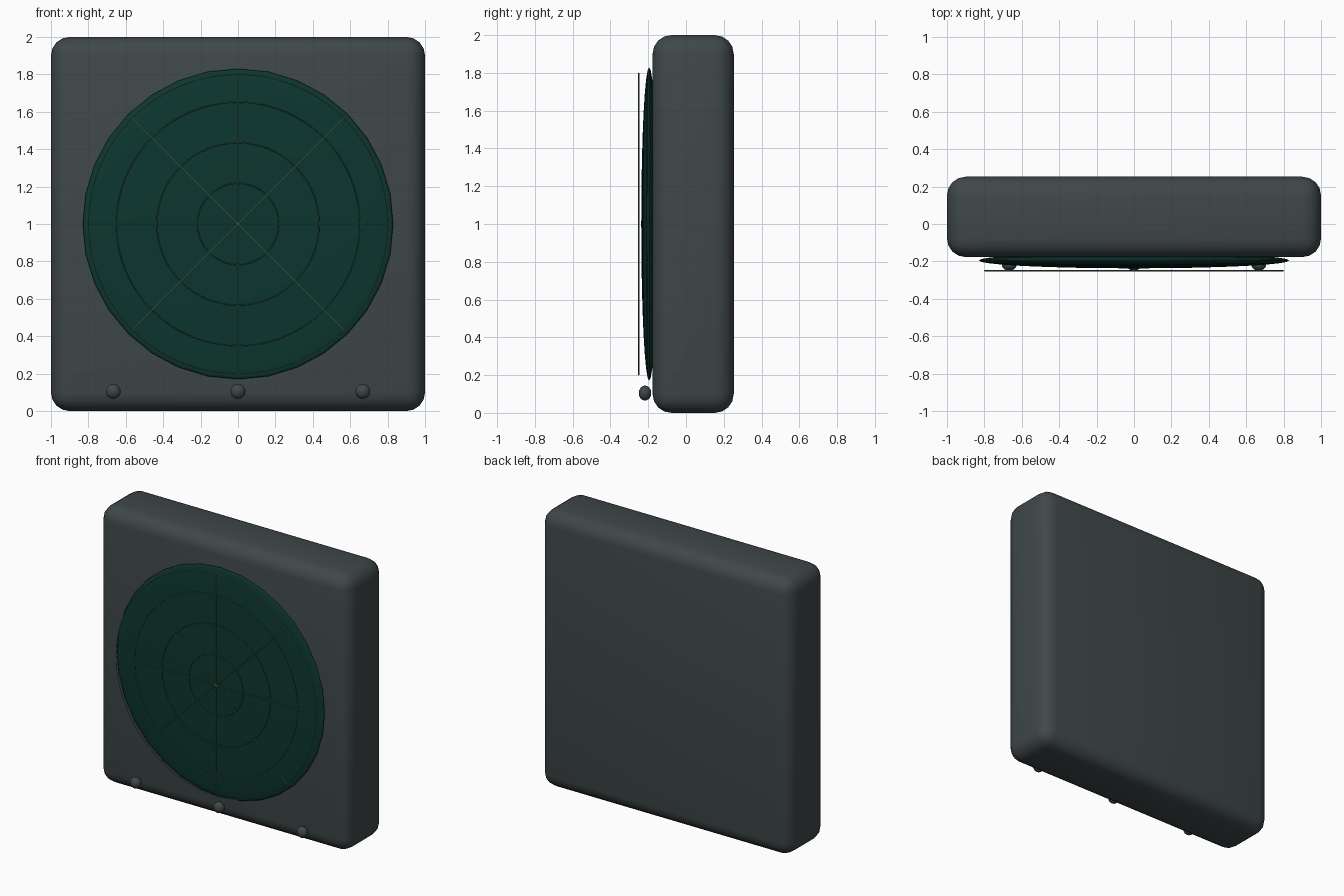
import bpy
import math

cube = bpy.data.objects.get("Cube")
if cube:
    bpy.data.objects.remove(cube, do_unlink=True)


def material(name, rgb):
    m = bpy.data.materials.new(name)
    m.use_nodes = True
    m.diffuse_color = (*rgb, 1)
    m.node_tree.nodes["Principled BSDF"].inputs["Base Color"].default_value = (*rgb, 1)
    return m


casing_grey = material("casing grey", (0.05, 0.064, 0.066))
screen_green = material("dark screen green", (0.004, 0.037, 0.028))
line_green = material("grid line green", (0.08, 0.24, 0.12))


def finish(name, mat, angle=60):
    ob = bpy.context.object
    ob.name = name
    ob.data.materials.append(mat)
    bpy.ops.object.shade_smooth_by_angle(angle=math.radians(angle))
    return ob


def ellipsoid(name, mat, location, scale, segments, rings):
    # Poles point along y so the round outline faces the front
    bpy.ops.mesh.primitive_uv_sphere_add(segments=segments, ring_count=rings, radius=1,
                                         location=location, rotation=(math.pi / 2, 0, 0))
    bpy.context.object.scale = scale
    return finish(name, mat)


# Rounded casing
bpy.ops.mesh.primitive_cube_add(size=1, location=(0, 0.038, 1))
casing = bpy.context.object
casing.scale = (2, 0.43, 2)
bpy.ops.object.transform_apply(location=False, rotation=False, scale=True)
bevel = casing.modifiers.new("rounded edges", "BEVEL")
bevel.width = 0.1
bevel.segments = 4
bpy.ops.object.modifier_apply(modifier=bevel.name)
finish("casing", casing_grey)

# Bulging round screen
ellipsoid("screen", screen_green, (0, -0.195, 1), (0.83, 0.83, 0.042), 32, 16)

# Control knobs
for side, x in (("right", -0.667), ("middle", 0), ("left", 0.667)):
    ellipsoid(side + "_knob", casing_grey, (x, -0.217, 0.105), (0.04, 0.04, 0.033), 16, 8)

# Grid rings floating just ahead of the screen
GRID_Y = -0.25
for i, radius in enumerate((0.217, 0.434, 0.651, 0.8)):
    bpy.ops.mesh.primitive_torus_add(major_radius=radius, minor_radius=0.0025,
                                     major_segments=64, minor_segments=6,
                                     location=(0, GRID_Y, 1), rotation=(math.pi / 2, 0, 0))
    finish(f"grid_ring_{i + 1}", line_green)

# Grid spokes, each spanning the full diameter
for i in range(4):
    bpy.ops.mesh.primitive_cylinder_add(vertices=6, radius=0.004, depth=1.6,
                                        location=(0, GRID_Y, 1),
                                        rotation=(0, i * math.pi / 4, 0))
    finish(f"grid_spoke_{i + 1}", line_green)
